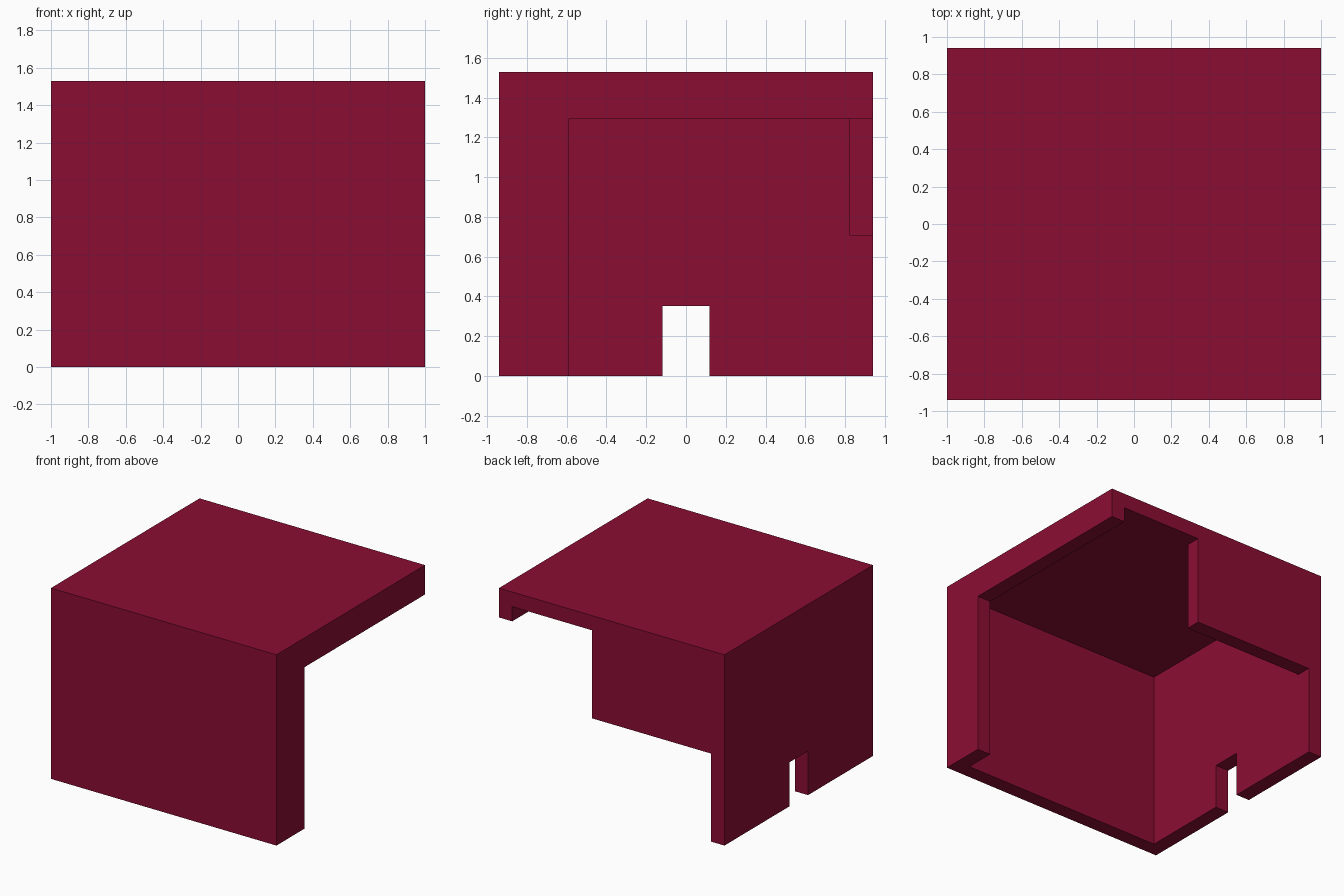
import bpy

cube = bpy.data.objects.get("Cube")
if cube:
    bpy.data.objects.remove(cube, do_unlink=True)

U = 2 / 17  # wall thickness; the cover is 17 x 16 x 13 walls in size

red = bpy.data.materials.new("crimson")
red.diffuse_color = (0.26, 0.004, 0.033, 1)
red.use_nodes = True
red.node_tree.nodes["Principled BSDF"].inputs["Base Color"].default_value = red.diffuse_color


def box(name, x, y, z):
    """Box spanning (min, max) on each axis, measured in wall thicknesses."""
    bpy.ops.mesh.primitive_cube_add(size=1)
    ob = bpy.context.object
    ob.name = name
    spans = (x, y, z)
    for v in ob.data.vertices:
        v.co = [U * (s[0] if c < 0 else s[1]) for c, s in zip(v.co, spans)]
    ob.data.materials.append(red)
    return ob


# Outer block
shell = box("cover_shell", (-8.5, 8.5), (-8, 8), (0, 13))

# Hollow and wall openings
cutters = [
    box("hollow_cutter", (-7.5, 7.5), (-7, 7), (-1, 12)),
    box("left_opening_cutter", (5, 10), (-5, 10), (-1, 11)),
    box("back_gap_cutter", (1.5, 7.5), (5, 10), (-1, 12)),
    box("back_lower_cutter", (-7.5, 5), (5, 10), (-1, 6)),
    box("right_notch_cutter", (-10, -6), (-1, 1), (-1, 3)),
]
for c in cutters:
    c.hide_render = True
    mod = shell.modifiers.new(c.name, 'BOOLEAN')
    mod.operation = 'DIFFERENCE'
    mod.solver = 'EXACT'
    mod.object = c

# Apply the cuts and discard the cutters
bpy.ops.object.select_all(action='DESELECT')
shell.select_set(True)
bpy.context.view_layer.objects.active = shell
for m in list(shell.modifiers):
    bpy.ops.object.modifier_apply(modifier=m.name)
for c in cutters:
    bpy.data.objects.remove(c, do_unlink=True)
bpy.ops.object.shade_flat()
